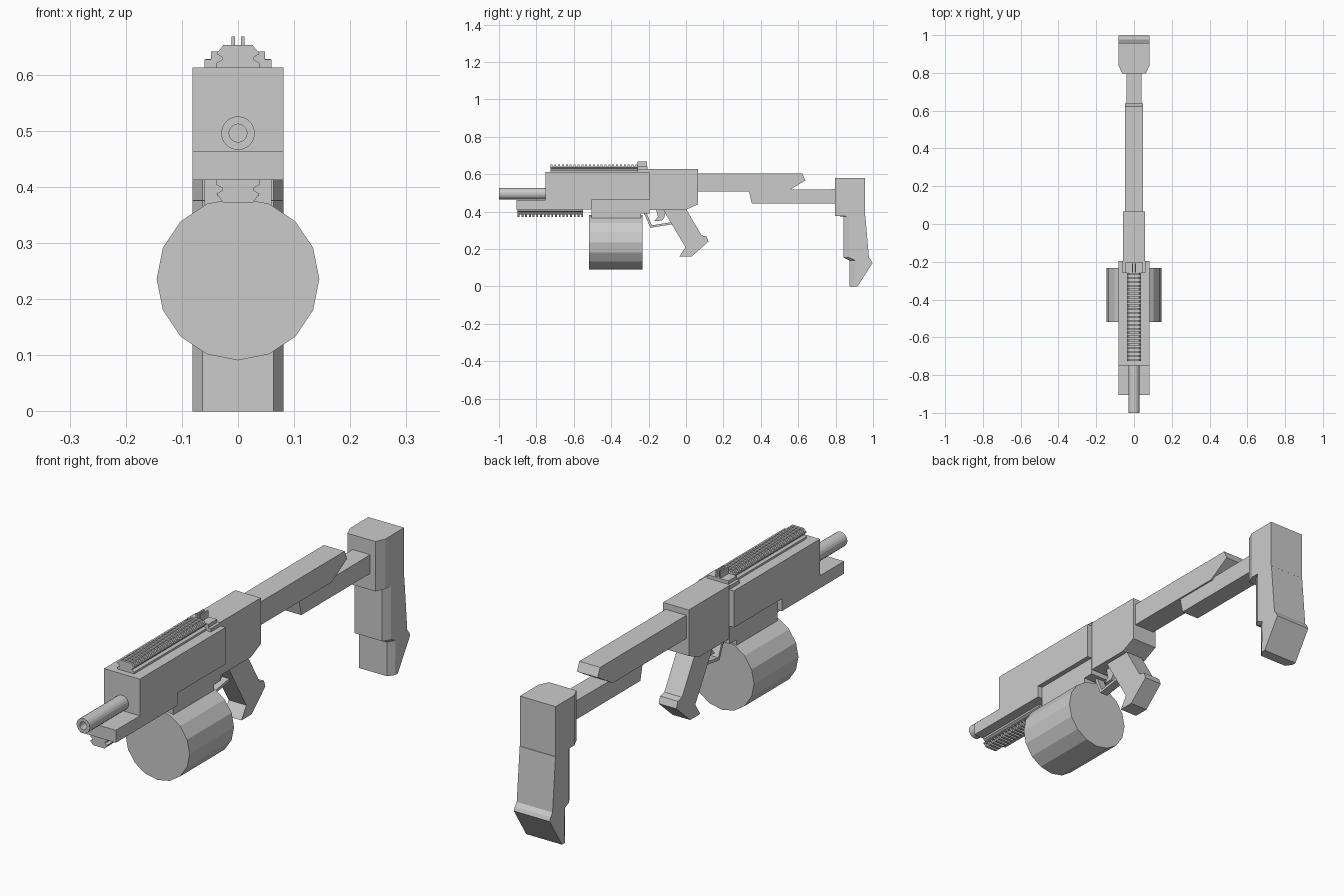
import bpy, bmesh, math
from mathutils import Matrix

if "Cube" in bpy.data.objects:
    bpy.data.objects.remove(bpy.data.objects["Cube"])


def finish(name, bm):
    bmesh.ops.recalc_face_normals(bm, faces=bm.faces[:])
    me = bpy.data.meshes.new(name)
    bm.to_mesh(me)
    bm.free()
    ob = bpy.data.objects.new(name, me)
    bpy.context.collection.objects.link(ob)
    return ob


def loft(bm, rings):
    """Skin a list of equal-length closed rings and cap both ends."""
    vs = [[bm.verts.new(p) for p in r] for r in rings]
    n = len(vs[0])
    for a, b in zip(vs, vs[1:]):
        for i in range(n):
            j = (i + 1) % n
            bm.faces.new((a[i], a[j], b[j], b[i]))
    bm.faces.new(vs[0])
    bm.faces.new(vs[-1])


def side_profile(name, pts, hw):
    """Extrude a (y, z) outline across x from -hw to hw."""
    bm = bmesh.new()
    loft(bm, [[(x, y, z) for y, z in pts] for x in (-hw, hw)])
    return finish(name, bm)


def box(name, hw, y0, y1, z0, z1):
    return side_profile(name, [(y0, z0), (y1, z0), (y1, z1), (y0, z1)], hw)


def front_prism(bm, half, y0, y1):
    """Extrude a mirrored (x, z) half outline along y."""
    pts = half + [(-x, z) for x, z in reversed(half)]
    loft(bm, [[(x, y, z) for x, z in pts] for y in (y0, y1)])


def rail(name, y0, y1, z, up, count):
    """Dovetail accessory rail with evenly spaced teeth."""
    bm = bmesh.new()
    base = [(.038, 0), (.038, .009), (.028, .015), (.028, .019), (.038, .025), (.037, .029)]
    tooth = [(.037, .027), (.026, .041)]
    front_prism(bm, [(x, z + up * h) for x, h in base], y0, y1)
    pitch = (y1 - y0) / (count - .5)
    for i in range(count):
        y = y0 + i * pitch
        front_prism(bm, [(x, z + up * h) for x, h in tooth], y, y + pitch * .5)
    return finish(name, bm)


# Front housing with the lower forend shelf
side_profile("front_housing", [(-.75, .613), (-.195, .613), (-.195, .463), (-.505, .463),
                               (-.505, .412), (-.905, .412), (-.905, .463), (-.75, .463)], .081)
# Rear receiver
side_profile("receiver", [(-.2, .41), (0, .41), (.065, .44), (.065, .628), (-.2, .628)], .058)

# Hollow barrel
bm = bmesh.new()
n = 20
ring = lambda r, y: [bm.verts.new((r * math.cos(2 * math.pi * i / n), y,
                                   .496 + r * math.sin(2 * math.pi * i / n))) for i in range(n)]
rings = [ring(.030, -.74), ring(.030, -1), ring(.016, -1), ring(.016, -.76)]
for a, b in zip(rings, rings[1:]):
    for i in range(n):
        bm.faces.new((a[i], a[(i + 1) % n], b[(i + 1) % n], b[i]))
bm.faces.new(rings[-1])
bm.faces.new(rings[0])
finish("barrel", bm)

# Accessory rails
rail("top_rail", -.725, -.26, .612, 1, 23)
rail("lower_rail", -.9, -.55, .413, -1, 18)

# Rear sight: stepped base and two posts
box("sight_base", .06, -.26, -.195, .61, .627)
box("sight_block", .048, -.26, -.205, .62, .641)
bm = bmesh.new()
for s in (-1, 1):
    bmesh.ops.create_cube(bm, size=1, matrix=Matrix.Translation((s * .0085, -.233, .65))
                          @ Matrix.Diagonal((.006, .05, .036, 1)))
finish("sight_posts", bm)

# Magazine well and 16-sided drum
side_profile("magazine_well", [(-.505, .47), (-.195, .47), (-.195, .39), (-.24, .39),
                               (-.24, .36), (-.505, .36)], .06)
bm = bmesh.new()
bmesh.ops.create_cone(bm, cap_ends=True, segments=16, radius1=.145, radius2=.145, depth=.287,
                      matrix=Matrix.Translation((0, -.376, .236)) @ Matrix.Rotation(math.pi / 2, 4, 'X'))
finish("drum_magazine", bm)

# Grip, trigger and guard
side_profile("grip", [(-.125, .415), (0, .415), (.083, .273), (.11, .267), (.12, .24),
                      (.03, .16), (-.035, .16), (-.003, .21)], .04)
side_profile("trigger", [(-.16, .415), (-.11, .415), (-.115, .37), (-.13, .352),
                         (-.17, .35), (-.15, .372)], .012)
side_profile("trigger_guard", [(-.228, .4), (-.19, .314), (-.075, .332), (-.075, .344),
                               (-.183, .327), (-.214, .4)], .018)

# Stock arm and sliding lower bar
side_profile("stock_arm", [(.06, .508), (.54, .508), (.638, .567), (.622, .603), (.06, .603)], .047)
side_profile("stock_bar", [(.335, .517), (.352, .443), (.81, .443), (.81, .52)], .04)

# Shoulder stock: lofted from the top down, front corners chamfered
bm = bmesh.new()
levels = [(.58, .797, .958, .04), (.376, .797, .958, .04), (.375, .842, .959, .03),
          (.155, .842, .978, .03), (.14, .873, .99, .03), (.125, .873, .997, .03),
          (0, .873, .917, .025)]
loft(bm, [[(-.063, f, z), (.063, f, z), (.081, f + c, z), (.081, b, z),
           (-.081, b, z), (-.081, f + c, z)] for z, f, b, c in levels])
finish("shoulder_stock", bm)
